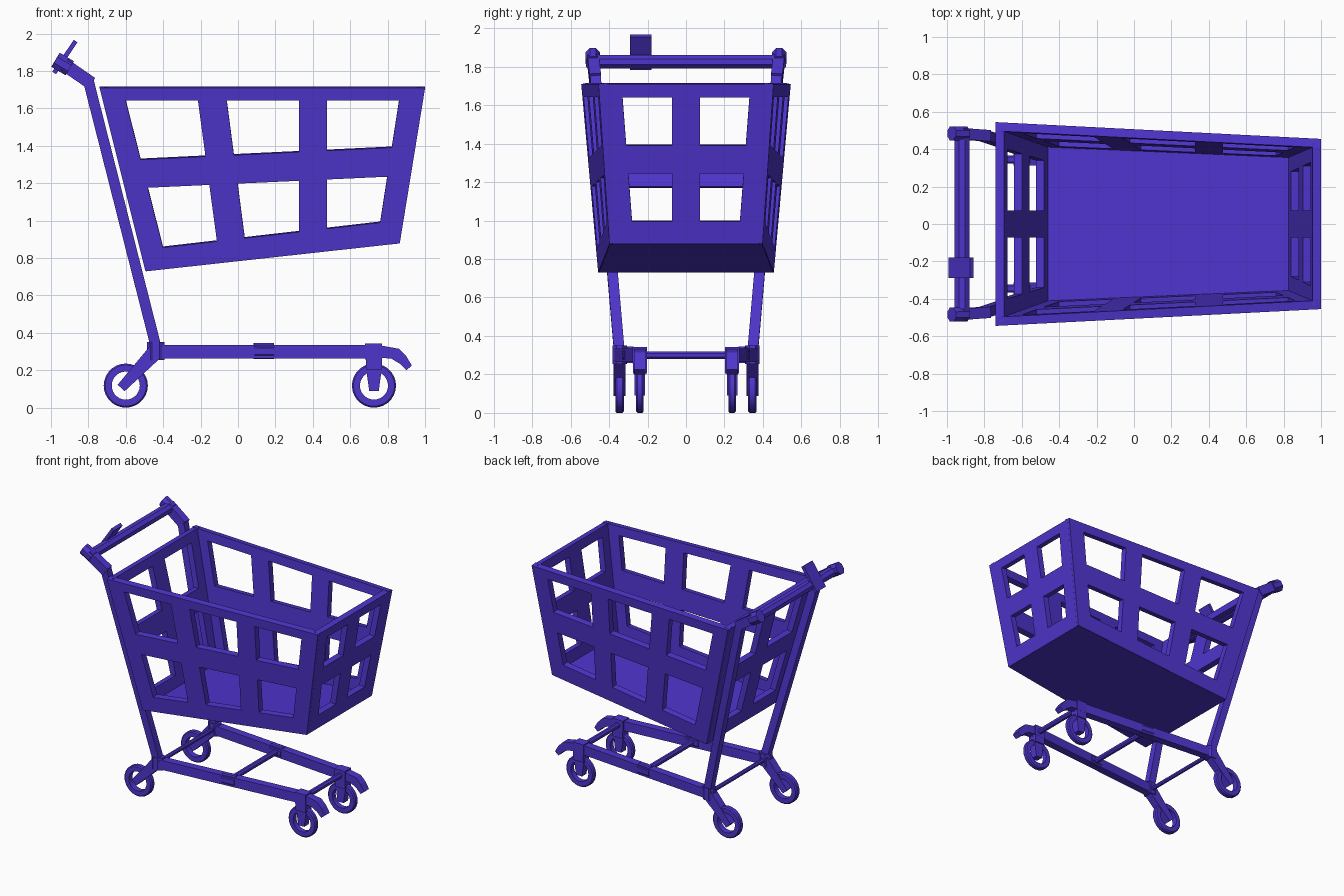
import bpy, math
from mathutils import Vector

if "Cube" in bpy.data.objects:
    bpy.data.objects.remove(bpy.data.objects["Cube"])

mat = bpy.data.materials.new("violet")
mat.diffuse_color = (0.078, 0.035, 0.61, 1)
mat.use_nodes = True
mat.node_tree.nodes["Principled BSDF"].inputs["Base Color"].default_value = mat.diffuse_color


def make(name, verts, faces):
    import bmesh
    me = bpy.data.meshes.new(name)
    me.from_pydata([tuple(v) for v in verts], [], faces)
    bm = bmesh.new()
    bm.from_mesh(me)
    bmesh.ops.recalc_face_normals(bm, faces=bm.faces)
    bm.to_mesh(me)
    bm.free()
    me.materials.append(mat)
    ob = bpy.data.objects.new(name, me)
    bpy.context.collection.objects.link(ob)
    return ob


def bar(name, a, b, w, h, n=4, taper=1.0):
    """Straight n-sided bar from a to b; w is its width sideways, h across."""
    a, b = Vector(a), Vector(b)
    d = (b - a).normalized()
    side = Vector((0, 1, 0)) if abs(d.y) < 0.9 else Vector((1, 0, 0))
    side = (side - d * side.dot(d)).normalized()
    up = d.cross(side)
    k = 0.5 / math.cos(math.pi / n)
    vs = []
    for p, t in ((a, 1), (b, taper)):
        for i in range(n):
            g = 2 * math.pi * (i + 0.5) / n
            vs.append(p + side * (w * k * math.cos(g)) + up * (h * t * k * math.sin(g)))
    fs = [(i, (i + 1) % n, (i + 1) % n + n, i + n) for i in range(n)]
    return make(name, vs, fs + [tuple(range(n)), tuple(range(n, 2 * n))])


def prism(name, prof, y0, y1):
    n = len(prof)
    vs = [(x, y, z) for y in (y0, y1) for x, z in prof]
    fs = [(i, (i + 1) % n, (i + 1) % n + n, i + n) for i in range(n)]
    return make(name, vs, fs + [tuple(range(n)), tuple(range(n, 2 * n))])


def wheel(name, x, y, z, r, ri, w, n=28):
    b = 0.008
    prof = [(r, w / 2 - b), (r - b, w / 2), (ri, w / 2), (ri, -w / 2), (r - b, -w / 2), (r, b - w / 2)]
    m = len(prof)
    vs = [(x + q * math.cos(2 * math.pi * i / n), y + o, z + q * math.sin(2 * math.pi * i / n))
          for i in range(n) for q, o in prof]
    fs = [(i * m + j, i * m + (j + 1) % m, (i + 1) % n * m + (j + 1) % m, (i + 1) % n * m + j)
          for i in range(n) for j in range(m)]
    ob = make(name, vs, fs)
    bpy.context.view_layer.objects.active = ob
    ob.select_set(True)
    bpy.ops.object.shade_smooth_by_angle(angle=math.radians(30))
    ob.select_set(False)


def wall(name, grid, off):
    """Thick wall from a point grid; cells at odd row and odd column are windows."""
    nr, nc = len(grid), len(grid[0])
    outer = [Vector(p) for row in grid for p in row]
    n = len(outer)
    cells = [(r * nc + c, r * nc + c + 1, (r + 1) * nc + c + 1, (r + 1) * nc + c)
             for r in range(nr - 1) for c in range(nc - 1) if not (r % 2 and c % 2)]
    edges = {(f[i], f[(i + 1) % 4]) for f in cells for i in range(4)}
    fs = cells + [tuple(i + n for i in f[::-1]) for f in cells]
    fs += [(b, a, a + n, b + n) for a, b in edges if (b, a) not in edges]
    vs = outer + [p + Vector(off) for p in outer]
    make(name, vs, fs)


def side_y(x, z):
    return 0.5066 - 0.0516 * x - 0.077 * (1.71 - z)


# Basket side walls: rows z = a + b*x, columns x = c + d*(z - 1.64)
rows = [(1.71, 0), (1.642, 0), (1.351, .048), (1.198, .046), (.902, .115), (.785, .11)]
cols = [(-.7225, -.25), (-.60, -.254), (-.214, -.135), (-.06, -.131),
        (.326, 0), (.476, 0), (.861, .155), (.989, .163)]
for s in (-1, 1):
    grid = []
    for a, b in rows:
        line = []
        for c, d in cols:
            x = (c + d * (a - 1.64)) / (1 - d * b)
            z = a + b * x
            line.append((x, s * side_y(x, z), z))
        grid.append(line)
    wall("basket_side", grid, (0, -s * .047, .006))

# Basket end walls
for name, (c, d), hole, zs, off in (
        ("basket_front", cols[-1], .33, (1.71, 1.64, 1.39, 1.245, .995, .88), -.045),
        ("basket_back", cols[0], .40, (1.71, 1.64, 1.32, 1.17, .85, .73), .045)):
    grid = []
    for z in zs:
        x = c + d * (z - 1.64)
        e, h = side_y(x, z) - .02, hole + .077 * (z - 1.64)
        grid.append([(x, y, z) for y in (-e, -h, -.073, .073, h, e)])
    wall(name, grid, (off, 0, .006))

# Basket floor
vs = []
for dz in (-.002, .04):
    for x, s in ((-.493, -1), (.863, -1), (.863, 1), (-.493, 1)):
        z = .785 + .11 * x
        vs.append((x, s * (side_y(x, z) - .003 - max(dz, 0) * .4), z + dz))
make("basket_floor", vs, [(0, 1, 2, 3), (4, 5, 6, 7)] +
     [(i, (i + 1) % 4, (i + 1) % 4 + 4, i + 4) for i in range(4)])

for s in (-1, 1):
    # Uprights and handle arms
    bar("upright", (-.437, s * .347, .32), (-.803, s * .472, 1.76), .055, .057)
    bar("handle_arm", (-.785, s * .472, 1.735), (-.93, s * .483, 1.835), .06, .07)
    bar("handle_end", (-.90, s * .483, 1.815), (-.975, s * .485, 1.86), .075, .088, 8)
    # Base rails with joints
    bar("base_rail", (-.44, s * .345, .30), (.73, s * .24, .30), .06, .072)
    bar("rear_joint", (-.44, s * .345, .255), (-.44, s * .345, .35), .075, .095, 8)
    bar("middle_joint", (.085, s * .298, .302), (.19, s * .288, .302), .07, .085, 8)
    bar("front_joint", (.68, s * .24, .30), (.77, s * .24, .30), .075, .085)
    # Curved bumper tips
    prism("bumper", [(.76, .333), (.86, .315), (.90, .275), (.93, .225), (.90, .20),
                     (.865, .235), (.82, .262), (.76, .267)], s * .24 - .03, s * .24 + .03)
    # Wheels and forks
    bar("rear_fork", (-.44, s * .345, .30), (-.625, s * .345, .105), .062, .085, taper=.6)
    bar("front_fork_top", (.727, s * .24, .31), (.727, s * .24, .205), .073, .085)
    bar("front_fork", (.727, s * .24, .21), (.727, s * .24, .09), .055, .085, taper=.6)
    wheel("rear_wheel", -.60, s * .345, .118, .118, .075, .045)
    wheel("front_wheel", .727, s * .24, .118, .118, .075, .04)

# Cross bars
bar("rear_cross_bar", (-.44, -.345, .30), (-.44, .345, .30), .03, .03, 8)
bar("middle_cross_bar", (.137, -.293, .30), (.137, .293, .30), .04, .04, 8)
bar("front_cross_bar", (.727, -.24, .30), (.727, .24, .30), .04, .04, 8)

# Push handle with tilted card plate
bar("push_handle", (-.92, -.47, 1.825), (-.92, .47, 1.825), .08, .07, 8)
bar("handle_plate", (-.983, -.235, 1.79), (-.868, -.235, 1.96), .11, .024)
